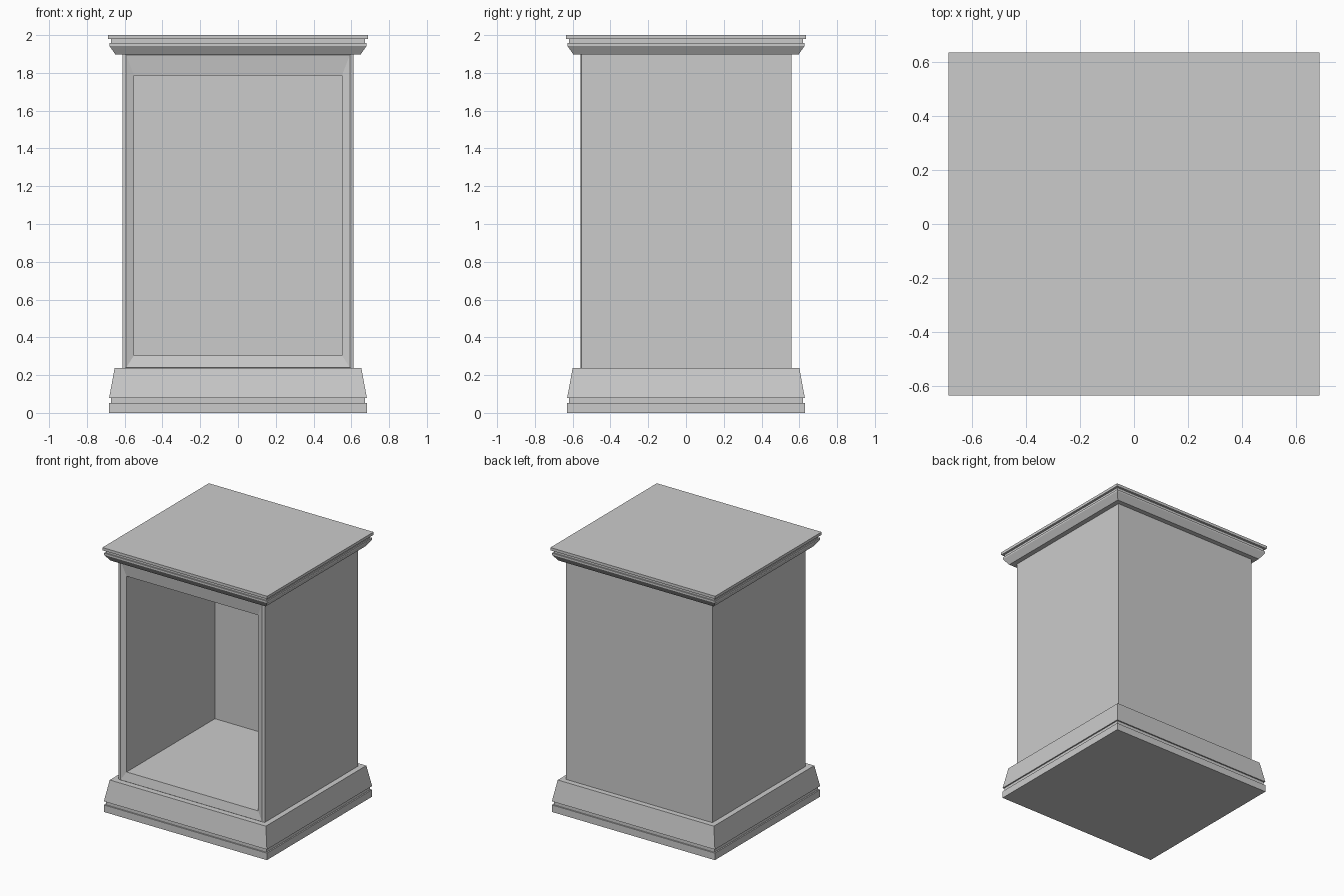
import bpy, bmesh

if "Cube" in bpy.data.objects:
    bpy.data.objects.remove(bpy.data.objects["Cube"])

HX, HY = 0.612, 0.559  # half width and half depth of the body


def finish(name, bm):
    bmesh.ops.recalc_face_normals(bm, faces=bm.faces)
    mesh = bpy.data.meshes.new(name)
    bm.to_mesh(mesh)
    bm.free()
    obj = bpy.data.objects.new(name, mesh)
    bpy.context.collection.objects.link(obj)
    return obj


def loft(name, loops):
    """Skin a series of four-point loops and cap both ends."""
    bm = bmesh.new()
    rings = [[bm.verts.new(p) for p in loop] for loop in loops]
    for a, b in zip(rings, rings[1:]):
        for i in range(4):
            j = (i + 1) % 4
            bm.faces.new((a[i], a[j], b[j], b[i]))
    bm.faces.new(rings[0])
    bm.faces.new(rings[-1])
    return finish(name, bm)


def moulding(name, profile):
    """Rectangular moulding from (overhang, height) profile points."""
    return loft(name, [[(sx * (HX + o), sy * (HY + o), z)
                        for sx, sy in ((-1, -1), (1, -1), (1, 1), (-1, 1))]
                       for o, z in profile])


def upright(hx, y, z0, z1):
    return [(-hx, y, z0), (hx, y, z0), (hx, y, z1), (-hx, y, z1)]


# Plinth: foot slab, narrow groove, tapered skirting
moulding("plinth", [(0.07, 0), (0.07, 0.053), (0.06, 0.053), (0.06, 0.08),
                    (0.07, 0.08), (0.041, 0.238)])

# Hollow body with mitred, slightly sloping front frame
loft("cabinet_body", [
    upright(HX, HY, 0.235, 1.9),
    upright(HX, -HY + 0.006, 0.235, 1.9),
    upright(HX - 0.02, -HY, 0.24, 1.895),
    upright(0.55, -HY + 0.014, 0.305, 1.785),
    upright(0.55, 0.51, 0.305, 1.785),
])

# Cornice: sloping crown, narrow groove, thin top slab
moulding("cornice", [(0.037, 1.897), (0.069, 1.943), (0.069, 1.957),
                     (0.06, 1.957), (0.06, 1.979), (0.077, 1.979),
                     (0.077, 2.0)])
